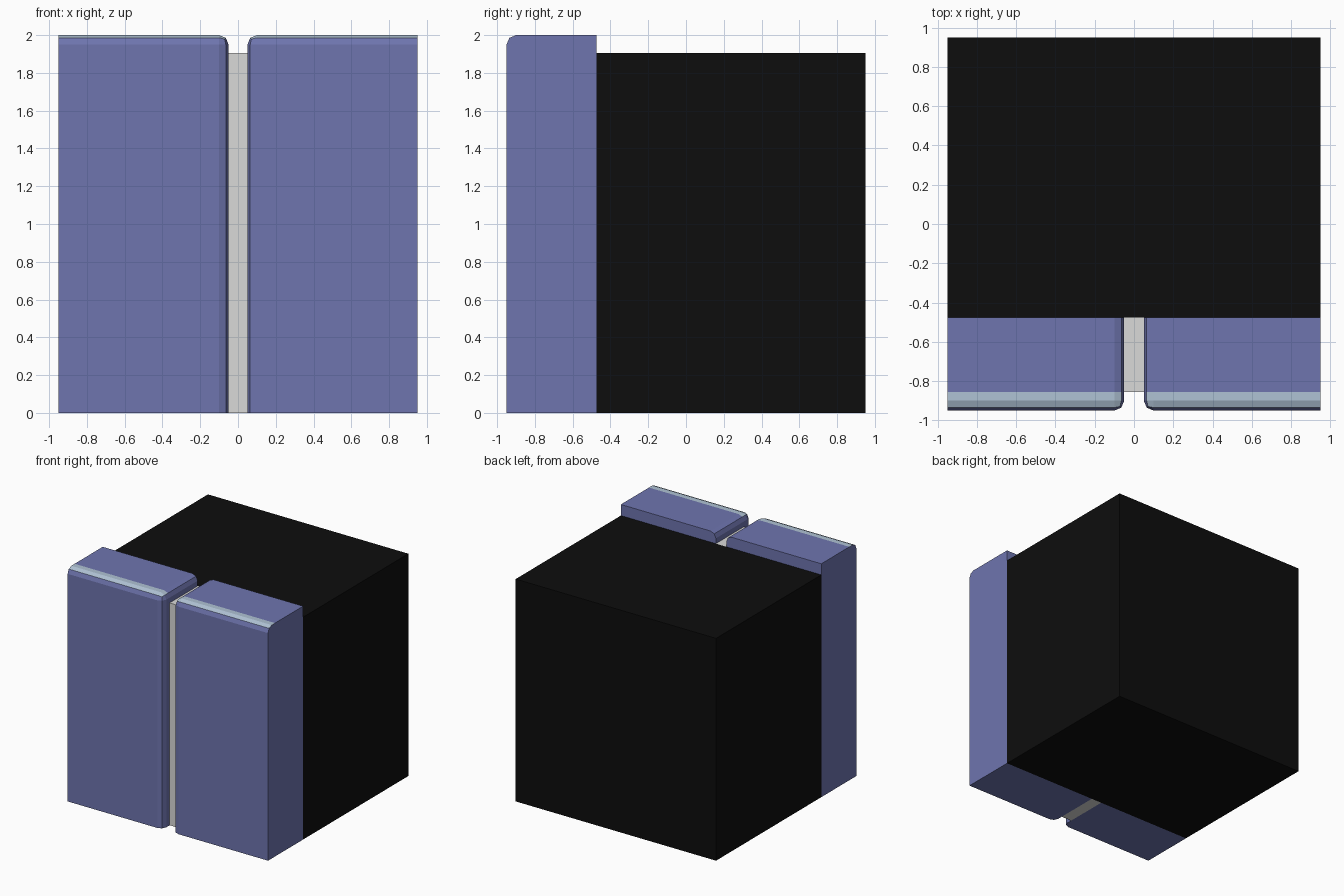
import bpy, bmesh
from mathutils import Vector

if "Cube" in bpy.data.objects:
    bpy.data.objects.remove(bpy.data.objects["Cube"])


def material(name, rgb):
    m = bpy.data.materials.new(name)
    m.diffuse_color = (*rgb, 1.0)
    m.use_nodes = True
    m.node_tree.nodes["Principled BSDF"].inputs["Base Color"].default_value = m.diffuse_color
    return m


BLUE = material("slate blue", (0.158, 0.178, 0.430))
PALE = material("pale worn edge", (0.43, 0.54, 0.66))
GREY = material("mortar grey", (0.70, 0.70, 0.69))
BLACK = material("black", (0.004, 0.004, 0.004))


def box_mesh(lo, hi):
    bm = bmesh.new()
    bmesh.ops.create_cube(bm, size=1)
    lo, hi = Vector(lo), Vector(hi)
    for v in bm.verts:
        v.co = Vector([lo[i] + (v.co[i] + 0.5) * (hi[i] - lo[i]) for i in range(3)])
    return bm


def finish(bm, name, mats):
    bm.normal_update()
    me = bpy.data.meshes.new(name)
    bm.to_mesh(me)
    bm.free()
    for m in mats:
        me.materials.append(m)
    ob = bpy.data.objects.new(name, me)
    bpy.context.collection.objects.link(ob)
    return ob


# dark body behind the facing, and the mortar strip in the gap
finish(box_mesh((-0.95, -0.475, 0), (0.95, 0.95, 1.905)), "back_block", [BLACK])
finish(box_mesh((-0.05, -0.855, 0), (0.05, -0.475, 1.905)), "mortar_strip", [GREY])

# facing slab: bevel only the edges shared by the front, top and inner faces
X0, Y0, Z1 = 0.05, -0.95, 2.0
bm = box_mesh((X0, Y0, 0), (0.95, -0.475, Z1))


def planes(co):
    return {i for i, (a, b) in enumerate(zip(co, (X0, Y0, Z1))) if abs(a - b) < 1e-4}


edges = [e for e in bm.edges
         if len(planes(e.verts[0].co) & planes(e.verts[1].co)) == 2]
bmesh.ops.bevel(bm, geom=edges, offset=0.05, offset_type='OFFSET',
                segments=2, profile=0.5, affect='EDGES')

# pale band along the upper front edge
bmesh.ops.bisect_plane(bm, geom=bm.verts[:] + bm.edges[:] + bm.faces[:],
                       plane_co=(0, -0.855, 0), plane_no=(0, 1, 0))
bm.normal_update()
for f in bm.faces:
    f.material_index = int(f.normal.z > 0.75 and f.calc_center_median().y < -0.855)
slabs = finish(bm, "facing_slabs", [BLUE, PALE])
mirror = slabs.modifiers.new("mirror", 'MIRROR')
mirror.use_axis = (True, False, False)
mirror.use_mirror_merge = False
